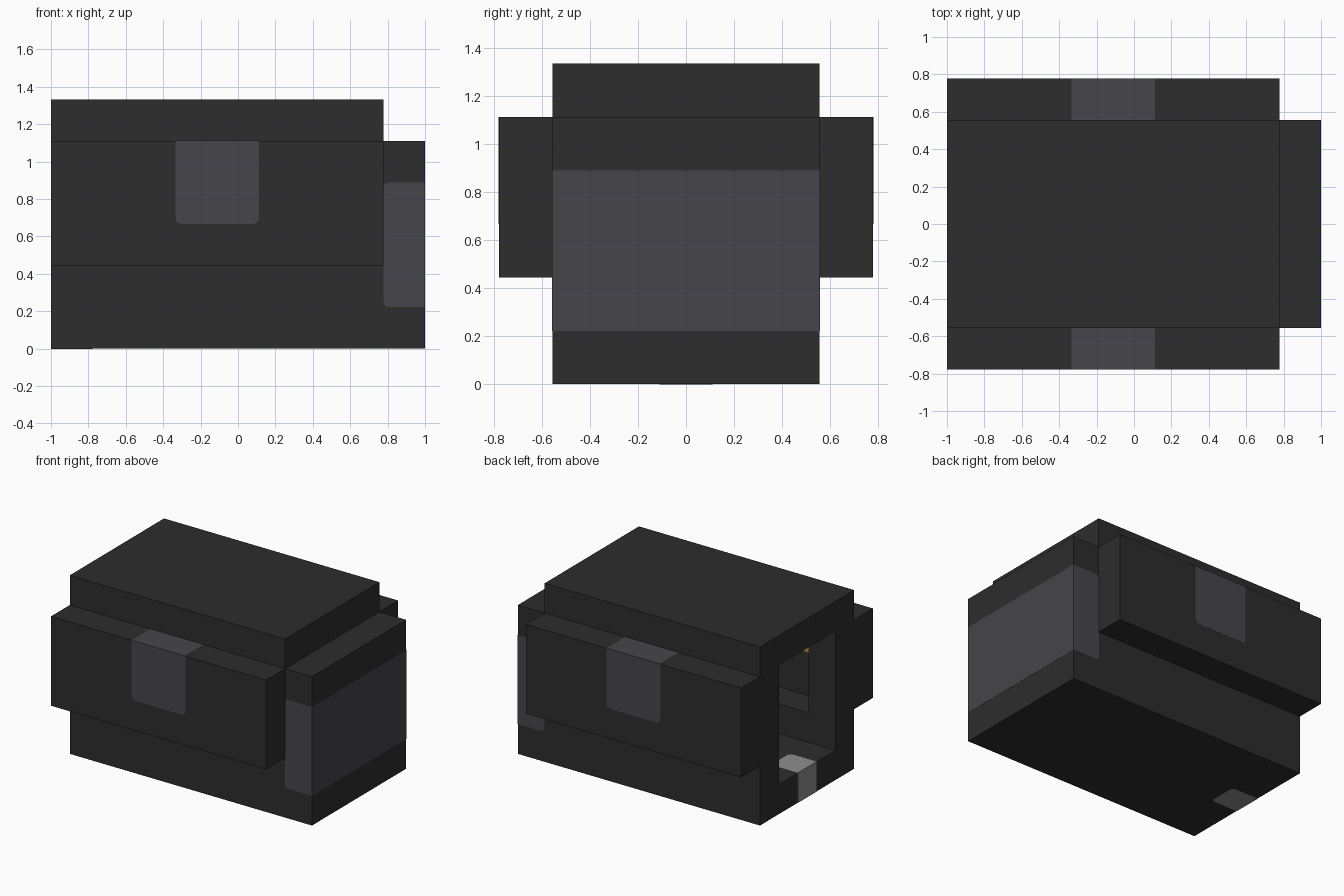
import bpy
import bmesh
from mathutils import Vector

if "Cube" in bpy.data.objects:
    bpy.data.objects.remove(bpy.data.objects["Cube"], do_unlink=True)

U = 2 / 9      # one grid cell
SKIN = 0.005   # how far painted patches stand proud, in cells


def material(name, r, g, b):
    m = bpy.data.materials.new(name)
    m.use_nodes = True
    m.diffuse_color = (r, g, b, 1)
    bsdf = next(n for n in m.node_tree.nodes if n.type == "BSDF_PRINCIPLED")
    bsdf.inputs["Base Color"].default_value = (r, g, b, 1)
    return m


BLACK = material("matte black", 0.026, 0.026, 0.026)
GREY = material("dark grey", 0.061, 0.0595, 0.0685)
SILVER = material("light grey", 0.27, 0.27, 0.27)
ORANGE = material("orange", 0.5, 0.24, 0.03)


def box(name, mat, x, y, z, rounded=None):
    """Box from ranges in cells; rounded picks edges by direction and centre."""
    lo = Vector((x[0] - 4.5, y[0], z[0])) * U
    hi = Vector((x[1] - 4.5, y[1], z[1])) * U
    mid = (lo + hi) / 2
    bm = bmesh.new()
    bmesh.ops.create_cube(bm, size=1)
    for v in bm.verts:
        v.co = Vector(a * b for a, b in zip(v.co, hi - lo)) + mid
    if rounded:
        edges = []
        for e in bm.edges:
            a, b = (v.co for v in e.verts)
            if rounded((b - a).normalized(), (a + b) / 2 - mid):
                edges.append(e)
        bmesh.ops.bevel(bm, geom=edges, offset=0.03, segments=3,
                        profile=0.5, affect="EDGES")
    mesh = bpy.data.meshes.new(name)
    bm.to_mesh(mesh)
    bm.free()
    mesh.materials.append(mat)
    ob = bpy.data.objects.new(name, mesh)
    bpy.context.collection.objects.link(ob)
    return ob


def span(side, near, far):
    return tuple(sorted((side * near, side * far)))


# Hollow body, open at the -x end
box("floor", BLACK, (0, 8), (-2.5, 2.5), (0, 1))
box("roof", BLACK, (0, 8), (-2.5, 2.5), (5, 6))
box("end_block", BLACK, (8, 9), (-2.5, 2.5), (0, 5))

# Side walls with a recess, and the side boxes outside them
for side, label in ((1, "back"), (-1, "front")):
    wall = span(side, 1.5, 2.5)
    box(label + "_opening_post", BLACK, (0, 1), wall, (1, 5))
    box(label + "_low_wall", BLACK, (1, 8), wall, (1, 2))
    box(label + "_far_post", BLACK, (7, 8), wall, (2, 4))
    box(label + "_inner_rail", ORANGE, (1, 8), wall, (4, 5))
    box(label + "_side_box", BLACK, (0, 8), span(side, 2.5, 3.5), (2, 5))
    # Grey tab folded over the top edge, rounded at its lower corners
    box(label + "_tab", GREY, (3, 5), span(side, 2.5, 3.5 + SKIN), (3, 5 + SKIN),
        lambda d, c: abs(d.y) > 0.9 and c.z < 0)

# Grey band wrapped around the end block
box("end_band", GREY, (8, 9 + SKIN), (-2.5 - SKIN, 2.5 + SKIN), (1, 4),
    lambda d, c: abs(d.y) > 0.9 and c.x < 0)

# Light grey notch in the sill of the opening
box("sill_notch", SILVER, (-SKIN, 1), (-0.5, 0.5), (-SKIN, 1 + SKIN),
    lambda d, c: abs(d.z) > 0.9 and c.x > 0)
